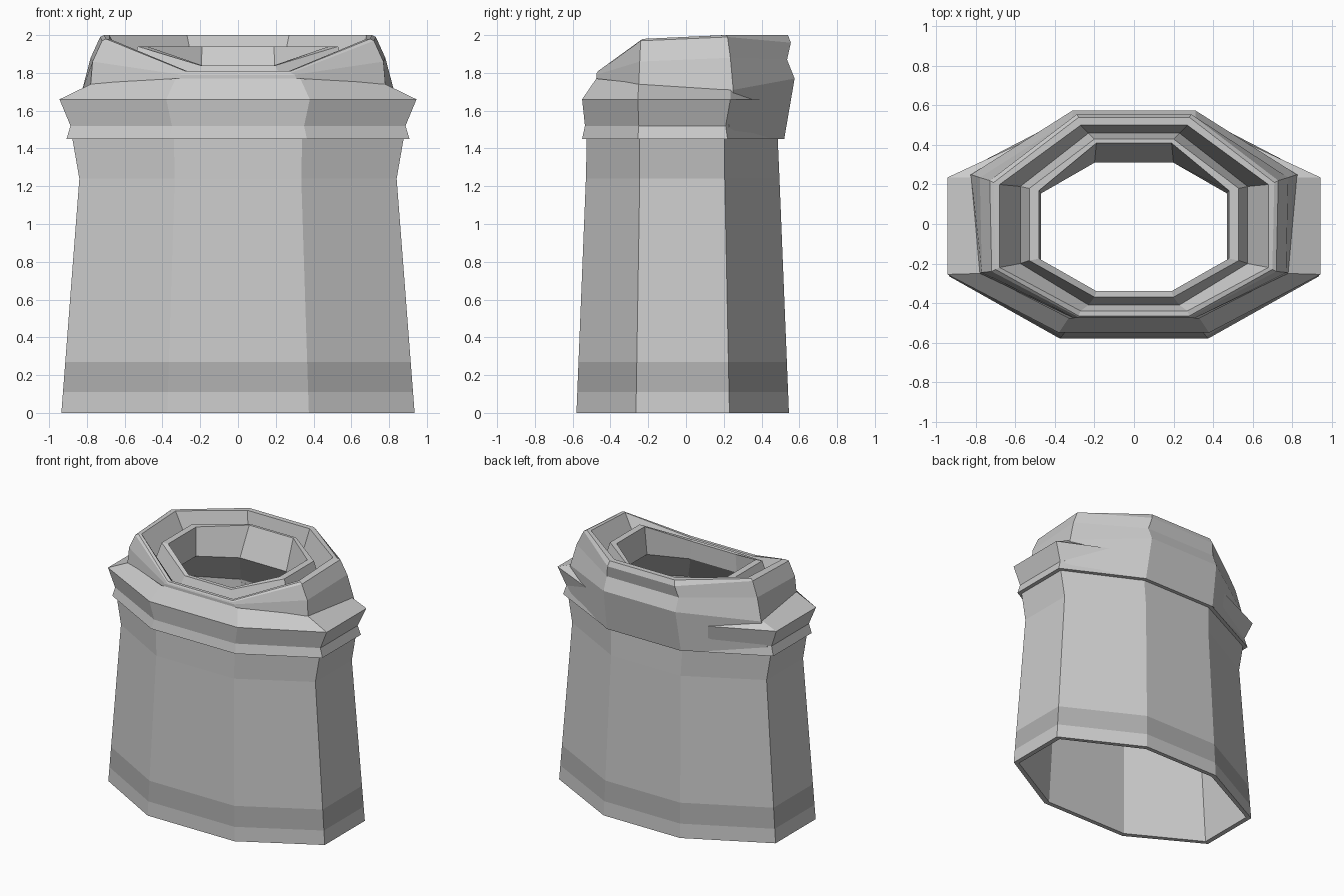
import bpy, bmesh
from mathutils import Vector

if "Cube" in bpy.data.objects:
    bpy.data.objects.remove(bpy.data.objects["Cube"])


def ring(front, side_front, side_back, back, z=None):
    """Mirrored eight-sided ring from four right-hand points."""
    half = [Vector(p if z is None else (*p, z)) for p in (front, side_front, side_back, back)]
    return half + [Vector((-p.x, p.y, p.z)) for p in reversed(half)]


def blend(a, b, t):
    return [p.lerp(q, t) for p, q in zip(a, b)]


def scaled(r, s, z):
    return [Vector((p.x * s, p.y * (s - 0.02), z)) for p in r]


def loft(name, rings, materials=(), dark_row=None, closed=False):
    """Bridge successive rings with flat quads."""
    bm = bmesh.new()
    loops = [[bm.verts.new(p) for p in r] for r in rings]
    if closed:
        loops.append(loops[0])
    for row, (a, b) in enumerate(zip(loops, loops[1:])):
        for i in range(8):
            j = (i + 1) % 8
            f = bm.faces.new((a[i], a[j], b[j], b[i]))
            f.material_index = 1 if row == dark_row else 0
    mesh = bpy.data.meshes.new(name)
    bm.to_mesh(mesh)
    bm.free()
    for m in materials:
        mesh.materials.append(m)
    obj = bpy.data.objects.new(name, mesh)
    bpy.context.collection.objects.link(obj)
    return obj


def grey(name, v):
    m = bpy.data.materials.new(name)
    m.diffuse_color = (v, v, v, 1)
    m.use_nodes = True
    m.node_tree.nodes["Principled BSDF"].inputs["Base Color"].default_value = m.diffuse_color
    return m


# Body tube with a wall thickness and a dark hem stripe
hem = ring((.375, -.58), (.935, -.265), (.935, .23), (.33, .545), 0)
waist = ring((.335, -.53), (.84, -.245), (.84, .205), (.30, .495), 1.24)
chest = ring((.34, -.525), (.88, -.245), (.88, .205), (.31, .485), 1.47)
body = [hem, blend(hem, waist, .11 / 1.24), blend(hem, waist, .27 / 1.24), waist, chest]
inside = [scaled(chest, .96, 1.47), scaled(waist, .96, 1.24), scaled(hem, .96, 0)]
loft("body", body + inside, (grey("plain_grey", .8), grey("stripe_grey", .43)),
     dark_row=1, closed=True)

# Flared shoulder flange
loft("shoulder_flange", [
    scaled(chest, .96, 1.45),
    ring((.365, -.55), (.908, -.255), (.908, .22), (.32, .515), 1.45),
    ring((.35, -.535), (.887, -.25), (.887, .21), (.31, .51), 1.52),
    ring((.38, -.55), (.945, -.255), (.945, .235), (.31, .53), 1.66),
    ring((.33, -.475, 1.77), (.77, -.25, 1.745), (.80, .235, 1.72), (.30, .50, 1.66)),
])

# Hood: low at the front, high at the back, folding in to the neck gutter
gutter = ring((.23, -.41, 1.74), (.575, -.20, 1.80), (.575, .19, 1.80), (.23, .46, 1.80))
loft("hood", [
    ring((.33, -.46, 1.70), (.76, -.24, 1.68), (.87, .22, 1.46), (.32, .52, 1.45)),
    ring((.31, -.475, 1.77), (.78, -.25, 1.74), (.825, .25, 1.71), (.31, .575, 1.77)),
    ring((.30, -.475, 1.79), (.77, -.245, 1.86), (.78, .235, 1.88), (.31, .535, 1.87)),
    ring((.28, -.472, 1.80), (.72, -.24, 1.97), (.73, .22, 1.99), (.29, .555, 1.96)),
    ring((.28, -.465, 1.81), (.70, -.23, 1.98), (.71, .21, 2.0), (.28, .54, 2.0)),
    ring((.27, -.44, 1.81), (.68, -.22, 1.98), (.68, .20, 2.0), (.27, .50, 2.0)),
    gutter,
])

# Inner collar standing in the hood, with its lining down to the chest
loft("inner_collar", [
    gutter,
    ring((.20, -.37, 1.84), (.53, -.185, 1.94), (.53, .18, 1.94), (.20, .43, 1.94)),
    ring((.19, -.34, 1.84), (.48, -.175, 1.94), (.48, .17, 1.94), (.19, .41, 1.94)),
    ring((.20, -.34, 1.70), (.47, -.19, 1.72), (.47, .155, 1.72), (.20, .31, 1.72)),
    scaled(chest, .96, 1.47),
])
